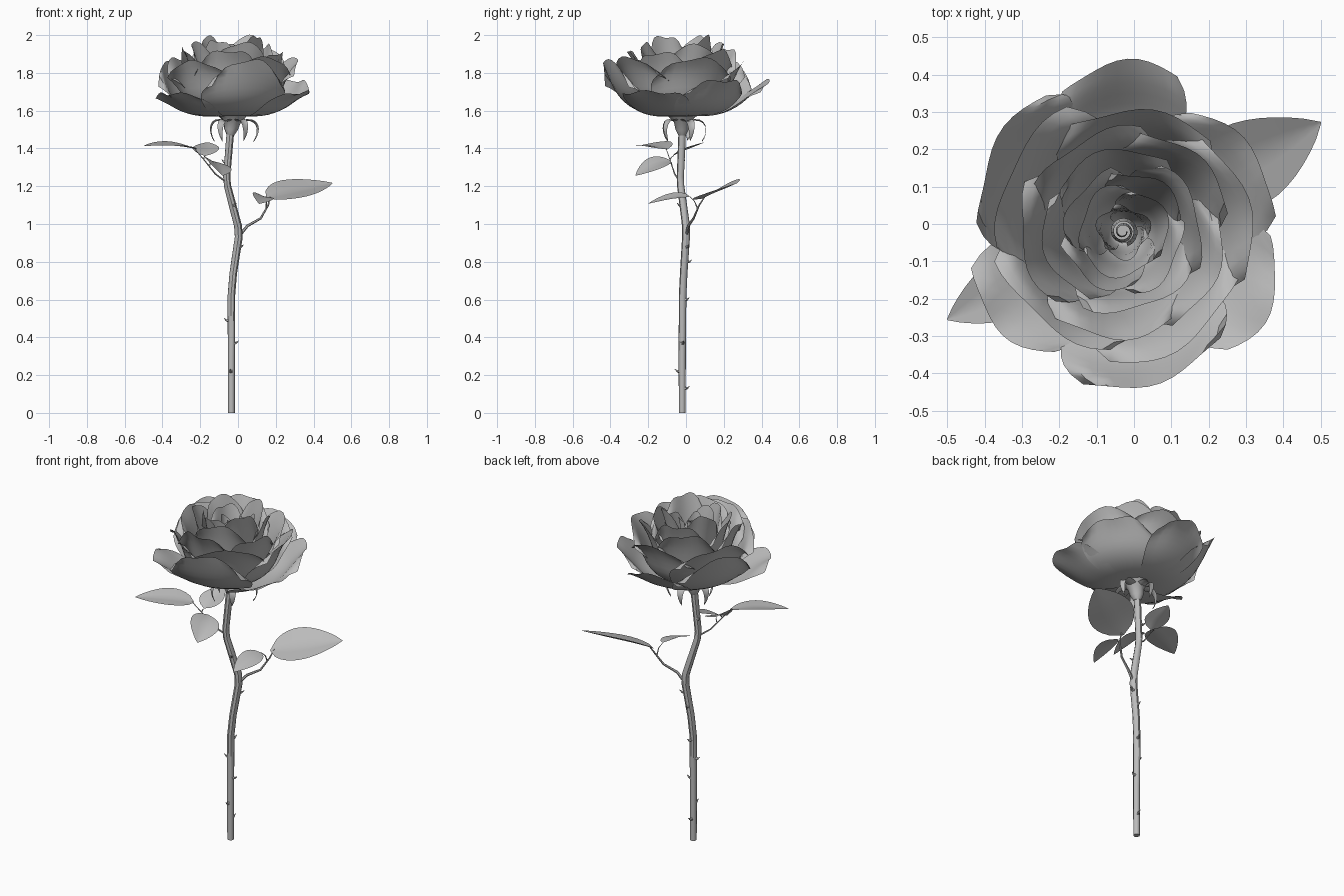
import bpy, math, random
from mathutils import Vector

random.seed(4)
if "Cube" in bpy.data.objects:
    bpy.data.objects.remove(bpy.data.objects["Cube"])

grey = bpy.data.materials.new("soft grey")
grey.use_nodes = True
grey.diffuse_color = (0.5, 0.5, 0.5, 1)
grey.node_tree.nodes["Principled BSDF"].inputs["Base Color"].default_value = (0.5, 0.5, 0.5, 1)
CENTRE = Vector((-0.03, -0.02, 0))


def finish(name, verts, faces):
    mesh = bpy.data.meshes.new(name)
    mesh.from_pydata(verts, [], faces)
    mesh.materials.append(grey)
    obj = bpy.data.objects.new(name, mesh)
    bpy.context.collection.objects.link(obj)
    bpy.ops.object.select_all(action="DESELECT")
    obj.select_set(True)
    bpy.context.view_layer.objects.active = obj
    bpy.ops.object.shade_smooth_by_angle(angle=math.radians(45))
    return obj


def sheet(name, point, nu, nv):
    """Grid surface: u runs -1..1 across, v runs 0..1 along."""
    verts = [point(2 * i / nu - 1, j / nv) for j in range(nv + 1) for i in range(nu + 1)]
    w = nu + 1
    faces = [(j * w + i, j * w + i + 1, (j + 1) * w + i + 1, (j + 1) * w + i)
             for j in range(nv) for i in range(nu)]
    return finish(name, verts, faces)


def tube(name, path, radii, sides=8):
    """Tapered tube through path points with capped ends."""
    pts = [Vector(p) for p in path]
    verts, faces = [], []
    for k, p in enumerate(pts):
        d = (pts[min(k + 1, len(pts) - 1)] - pts[max(k - 1, 0)]).normalized()
        a = d.cross(Vector((0.1, 1, 0))).normalized()
        b = d.cross(a)
        for s in range(sides):
            t = math.tau * s / sides
            verts.append(p + (a * math.cos(t) + b * math.sin(t)) * radii[k])
    for k in range(len(pts) - 1):
        for s in range(sides):
            n = (s + 1) % sides
            faces.append((k * sides + s, k * sides + n, (k + 1) * sides + n, (k + 1) * sides + s))
    faces += [tuple(reversed(range(sides))), tuple(range(len(verts) - sides, len(verts)))]
    return finish(name, verts, faces)


def bezier(p, t):
    c = ((1 - t) ** 3, 3 * t * (1 - t) ** 2, 3 * t * t * (1 - t), t ** 3)
    return sum(k * q[0] for k, q in zip(c, p)), sum(k * q[1] for k, q in zip(c, p))


def petal(name, azimuth, width, belly, tip_r, tip_z, drop, curl):
    """Cupped petal: a curved profile swept round the flower axis, rim rolled outward."""
    low = 1.56
    rise = tip_z - low
    prof = [(0.02, low + 0.015), (belly * 0.8, low - 0.015),
            (belly * 1.06, low + rise * 0.5), (tip_r - curl, tip_z + curl * 0.3)]
    ph = random.uniform(0, 6)

    def point(u, v):
        r, z = bezier(prof, v * (1 - 0.1 * abs(u) ** 3))
        r *= 1 + 0.05 * u
        rim = max(0, v - 0.65) / 0.35
        ruffle = v ** 4 * 0.009
        r += curl * rim ** 2 + ruffle * math.sin(4 * u + ph)
        z += ruffle * math.sin(6 * u + 2 * ph) - curl * 0.3 * rim ** 3 - drop * rise * v ** 3 * abs(u) ** 3
        a = math.radians(azimuth - u * width * (1 - 0.35 * v ** 5))
        return CENTRE + Vector((r * math.cos(a), r * math.sin(a), z))
    return sheet(name, point, 12, 12)


# Outer petals: azimuth, half width, belly radius, tip radius, tip height, side drop
outer = [(-76, 44, 0.37, 0.41, 1.865, 0.3), (-25, 36, 0.30, 0.44, 1.70, -0.05),
         (33, 42, 0.32, 0.405, 1.76, 0.12), (92, 33, 0.33, 0.45, 1.76, 0.2),
         (148, 44, 0.36, 0.41, 1.855, 0.3), (217, 36, 0.30, 0.42, 1.69, -0.05)]
for i, spec in enumerate(outer):
    petal(f"outer_petal_{i + 1}", *spec, 0.03)

# Inner rings: count, start angle, half width, belly, tip radius, tip height
rings = [("middle", 5, 10, 56, 0.28, 0.33, 1.87), ("upper", 5, 45, 56, 0.225, 0.275, 1.92),
         ("inner", 4, 15, 68, 0.175, 0.215, 1.965), ("crown", 4, 60, 68, 0.13, 0.16, 1.985),
         ("heart", 3, 20, 85, 0.095, 0.115, 1.955), ("core", 3, 50, 85, 0.06, 0.07, 1.93)]
for name, count, start, width, belly, tip_r, tip_z in rings:
    for i in range(count):
        petal(f"{name}_petal_{i + 1}", start + 360 * i / count + random.uniform(-6, 6), width,
              belly, tip_r * random.uniform(0.96, 1.05), tip_z + random.uniform(-0.02, 0.012),
              0.14, tip_r * 0.2)


# Rolled bud at the centre
def roll(u, v):
    a = -(u + 1) * math.pi * 2.2
    r = (0.012 + 0.03 * (u + 1) / 2) * (1 - 0.25 * v)
    return CENTRE + Vector((r * math.cos(a), r * math.sin(a), 1.7 + 0.2 * v + 0.01 * math.sin(2 * a) * v))


sheet("bud_roll", roll, 40, 3)

# Stem and the cup under the flower
tube("stem", [(-0.035, -0.02, 0), (-0.035, -0.02, 0.3), (-0.035, -0.018, 0.62), (-0.025, -0.012, 0.74),
              (0.004, 0, 0.93), (0, 0, 0.99), (-0.055, -0.028, 1.2), (-0.06, -0.03, 1.25),
              (-0.04, -0.02, 1.49)],
     [0.018, 0.019, 0.02, 0.02, 0.021, 0.021, 0.019, 0.019, 0.02])
tube("flower_cup", [(-0.04, -0.02, 1.47), (-0.038, -0.02, 1.5), (-0.03, -0.02, 1.54), (-0.03, -0.02, 1.575)],
     [0.02, 0.036, 0.045, 0.08], 10)


# Sepals arch out and curl under
def sepal(index):
    a = math.radians(index * 72 + 20)
    reach = random.uniform(0.85, 1.1)
    out, side = Vector((math.cos(a), math.sin(a), 0)), Vector((-math.sin(a), math.cos(a), 0))
    prof = [(0.03, 1.54), (0.14 * reach, 1.575), (0.15 * reach, 1.48), (0.11 * reach, 1.435)]

    def point(u, v):
        r, z = bezier(prof, v)
        return CENTRE + out * r + side * u * 0.03 * (1 - v) ** 0.6 + Vector((0, 0, z + 0.008 * u * u))
    sheet(f"sepal_{index + 1}", point, 4, 8)


for i in range(5):
    sepal(i)


# Leaves: pointed blades with a folded midrib
def leaf(name, base, tip, half, up, arch=0.02):
    base, tip = Vector(base), Vector(tip)
    along = tip - base
    side = Vector(up).cross(along).normalized()
    normal = along.cross(side).normalized()

    def point(u, v):
        w = half * math.sin(math.pi * v ** 0.75) ** 0.8 if 0 < v < 1 else 0.002
        lift = arch * math.sin(math.pi * v) + 0.15 * w * abs(u) - 0.01 * v * math.sin(4 * v)
        return base + along * v + side * u * w + normal * lift
    return sheet(name, point, 6, 12)


leaf("large_leaf", (0.15, 0.09, 1.135), (0.5, 0.275, 1.21), 0.125, (0, -0.4, 0.92), 0.01)
leaf("lower_small_leaf", (0.14, 0.02, 1.145), (0.11, -0.2, 1.10), 0.058, (0.3, 0, 1))
leaf("long_leaf", (-0.22, -0.1, 1.395), (-0.5, -0.255, 1.405), 0.085, (0.1, -0.1, 1))
leaf("hanging_leaf", (-0.14, -0.08, 1.335), (-0.085, -0.265, 1.25), 0.08, (0.35, 0.1, 1))
leaf("round_leaf", (-0.175, -0.07, 1.36), (-0.16, 0.1, 1.425), 0.07, (0, -0.4, 0.9), 0.01)

# Leaf stalks
stalks = [("lower_stalk", [(0.0, 0, 0.93), (0.05, 0.012, 0.99), (0.12, 0.04, 1.03), (0.16, 0.07, 1.1), (0.17, 0.1, 1.145)], 0.009),
          ("lower_side_stalk", [(0.15, 0.062, 1.08), (0.15, 0.045, 1.12), (0.14, 0.02, 1.145)], 0.004),
          ("upper_stalk", [(-0.06, -0.03, 1.22), (-0.12, -0.06, 1.265), (-0.18, -0.085, 1.34), (-0.23, -0.105, 1.398)], 0.005),
          ("upper_side_stalk", [(-0.18, -0.085, 1.34), (-0.18, -0.078, 1.352), (-0.175, -0.065, 1.362)], 0.004),
          ("hanging_stalk", [(-0.15, -0.075, 1.31), (-0.145, -0.078, 1.325), (-0.14, -0.085, 1.335)], 0.004)]
for name, path, r in stalks:
    tube(name, path, [r * (1 - 0.65 * k / (len(path) - 1)) for k in range(len(path))], 6)

# Thorns: height, azimuth, stem centre x and y
thorns = [(0.13, 80, -0.035, -0.02), (0.22, -100, -0.035, -0.02), (0.37, 10, -0.035, -0.02),
          (0.49, 185, -0.035, -0.02), (0.6, 70, -0.035, -0.018), (0.8, 95, -0.016, -0.008),
          (0.88, 30, -0.004, -0.003), (1.1, -60, -0.029, -0.014), (1.33, 150, -0.053, -0.026)]
for i, (z, deg, x, y) in enumerate(thorns):
    a = math.radians(deg)
    d = Vector((math.cos(a), math.sin(a), 0))
    root = Vector((x, y, z)) + d * 0.014
    tube(f"thorn_{i + 1}", [root, root + d * 0.012, root + d * 0.026 + Vector((0, 0, 0.012))],
         [0.012, 0.006, 0.0008], 5)
